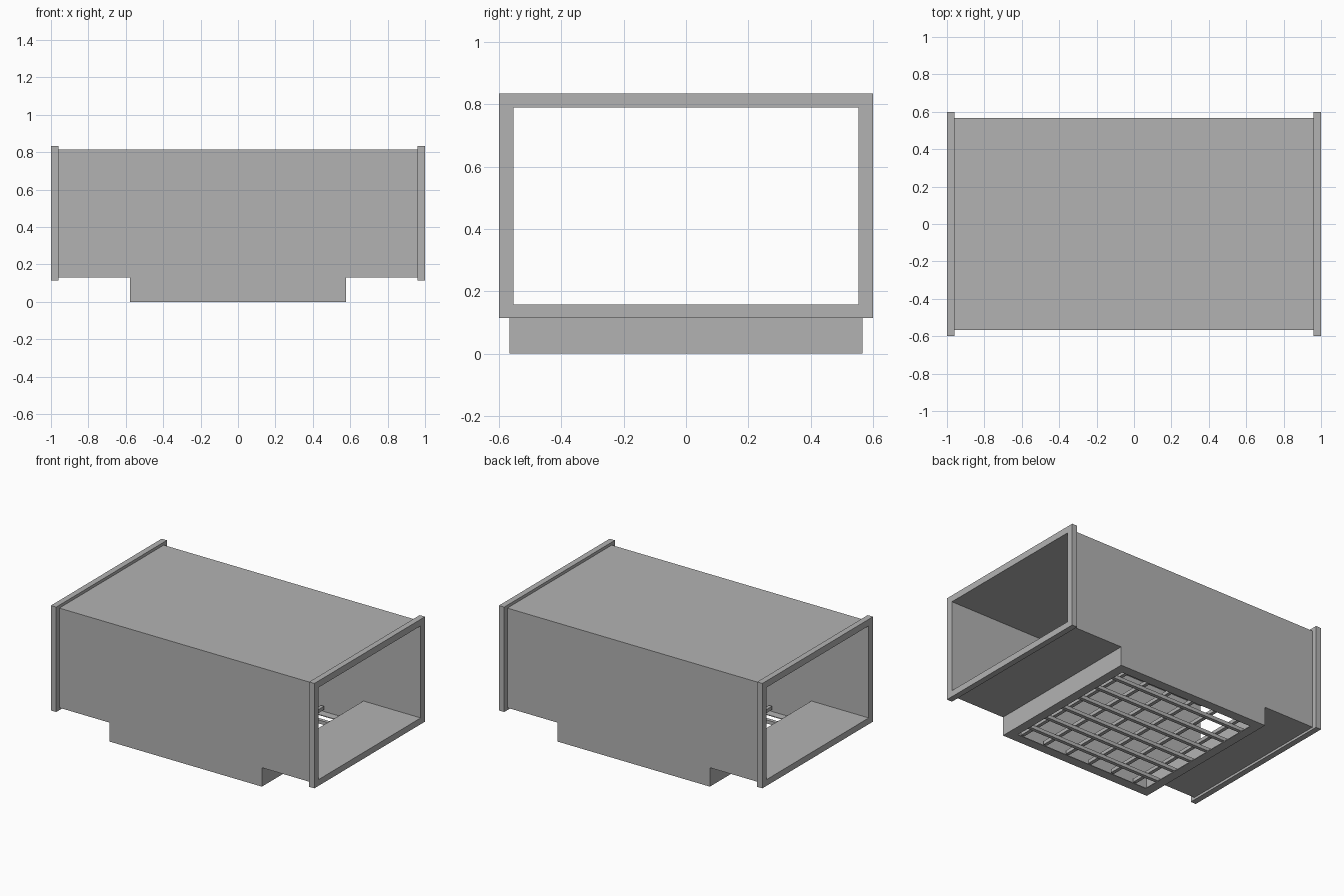
import bpy
import bmesh

cube = bpy.data.objects.get("Cube")
if cube:
    bpy.data.objects.remove(cube, do_unlink=True)

metal = bpy.data.materials.new("galvanised_grey")
metal.use_nodes = True
GREY = (0.45, 0.45, 0.45, 1)
metal.diffuse_color = GREY
metal.node_tree.nodes["Principled BSDF"].inputs["Base Color"].default_value = GREY


def finish(name, bm):
    bmesh.ops.recalc_face_normals(bm, faces=bm.faces)
    mesh = bpy.data.meshes.new(name)
    bm.to_mesh(mesh)
    bm.free()
    mesh.materials.append(metal)
    obj = bpy.data.objects.new(name, mesh)
    bpy.context.collection.objects.link(obj)
    return obj


def add_box(bm, lo, hi):
    verts = bmesh.ops.create_cube(bm, size=1)["verts"]
    for v in verts:
        v.co = [(a + b) / 2 + c * (b - a) for a, b, c in zip(lo, hi, v.co)]


def box(name, lo, hi):
    bm = bmesh.new()
    add_box(bm, lo, hi)
    return finish(name, bm)


def ring(name, outer, inner, place, start, end):
    """Rectangular frame: rectangles (u0, v0, u1, v1) extruded from start to end."""
    bm = bmesh.new()
    loops = []
    for (u0, v0, u1, v1), d in ((outer, start), (outer, end), (inner, end), (inner, start)):
        corners = ((u0, v0), (u1, v0), (u1, v1), (u0, v1))
        loops.append([bm.verts.new(place(u, v, d)) for u, v in corners])
    for i in range(4):
        a, b = loops[i], loops[(i + 1) % 4]
        for j in range(4):
            k = (j + 1) % 4
            bm.faces.new((a[j], a[k], b[k], b[j]))
    return finish(name, bm)


def along_x(u, v, d):
    return (d, u, v)


def along_z(u, v, d):
    return (u, v, d)


END, WIDE, BASE, TOP = 0.96, 0.566, 0.13, 0.814
IN_Y, IN_LOW, IN_HIGH = 0.553, 0.157, 0.789
NECK_X, NECK_IN = 0.578, 0.565

# Duct body, an open sleeve with a floor opening above the outlet neck
duct = ring("duct_body", (-WIDE, BASE, WIDE, TOP),
            (-IN_Y, IN_LOW, IN_Y, IN_HIGH), along_x, -END, END)
cutter = box("floor_opening_cutter", (-NECK_IN, -IN_Y, 0), (NECK_IN, IN_Y, 0.3))
cutter.hide_render = True
cutter.hide_set(True)
cut = duct.modifiers.new("floor_opening", "BOOLEAN")
cut.object = cutter
cut.operation = "DIFFERENCE"
cut.solver = "EXACT"
bpy.context.view_layer.update()
cut_mesh = bpy.data.meshes.new_from_object(
    duct.evaluated_get(bpy.context.evaluated_depsgraph_get()))
duct.modifiers.clear()
duct.data = cut_mesh
bpy.data.objects.remove(cutter, do_unlink=True)

# End flanges
for side, name in ((-1, "right_flange"), (1, "left_flange")):
    ring(name, (-0.6, 0.114, 0.6, 0.834), (-IN_Y, IN_LOW, IN_Y, IN_HIGH),
         along_x, side * END, side)

# Outlet neck and its bottom frame
ring("outlet_neck", (-NECK_X, -WIDE, NECK_X, WIDE),
     (-NECK_IN, -IN_Y, NECK_IN, IN_Y), along_z, 0.005, BASE)
ring("grille_frame", (-NECK_X, -WIDE, NECK_X, WIDE),
     (-0.515, -0.5, 0.515, 0.5), along_z, 0, 0.005)

# Grille: lower bars run along x, upper bars along y
bm = bmesh.new()
for i in range(6):
    y = (i - 2.5) * 0.16
    add_box(bm, (-0.54, y - 0.012, 0.006), (0.54, y + 0.012, 0.03))
finish("lower_grille_bars", bm)

bm = bmesh.new()
for i in range(6):
    x = (i - 2.5) * 0.18
    add_box(bm, (x - 0.012, -0.53, 0.03), (x + 0.012, 0.53, 0.054))
finish("upper_grille_bars", bm)
